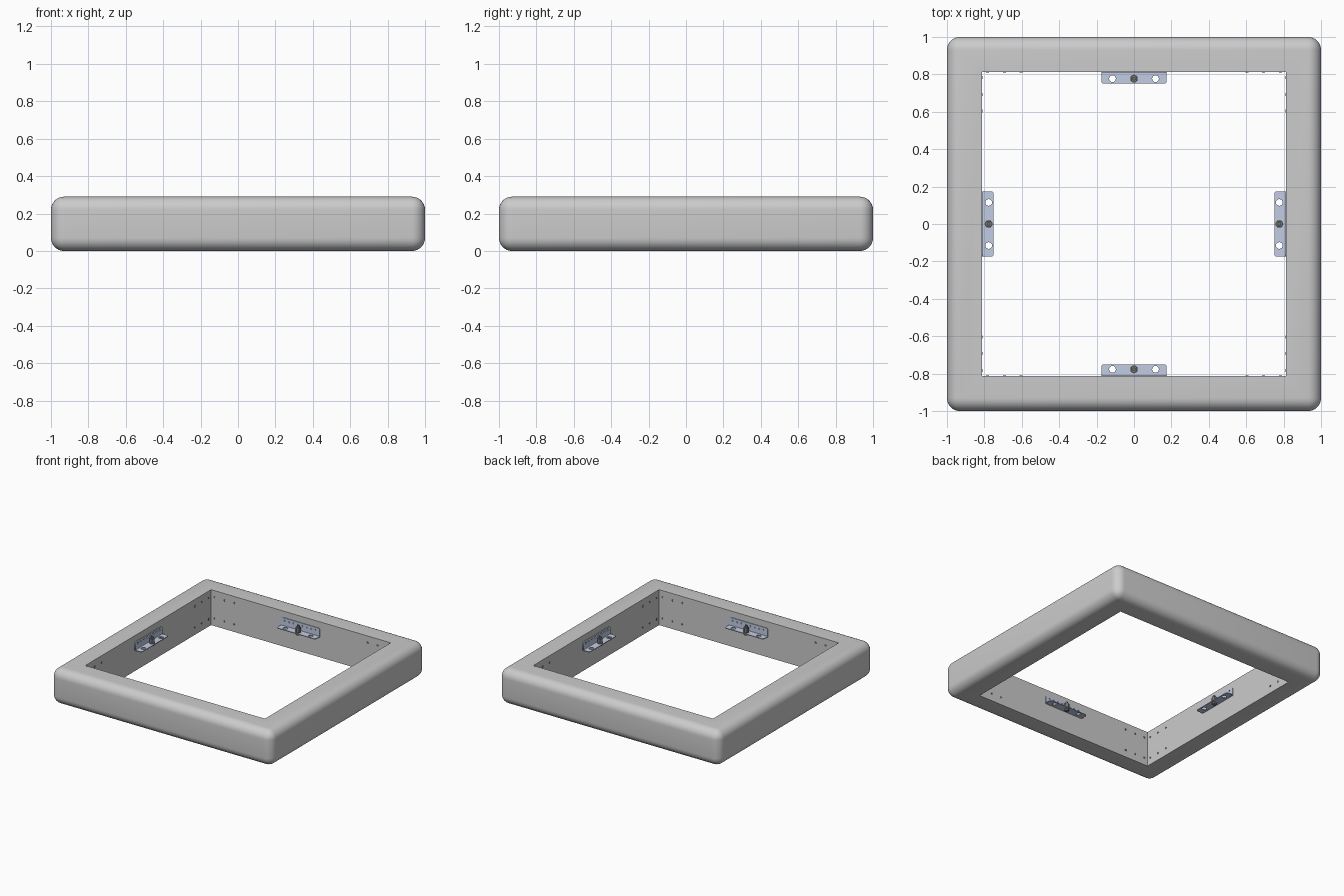
import bpy, bmesh, math
from mathutils import Matrix, Vector

if "Cube" in bpy.data.objects:
    bpy.data.objects.remove(bpy.data.objects["Cube"])

H = 0.29        # frame height
IN = 0.813      # half width of the opening
ZF = 0.168      # underside of the bracket shelf
T = 0.006       # sheet thickness

steel = bpy.data.materials.new("pale_steel")
steel.diffuse_color = (0.54, 0.61, 0.78, 1)
steel.use_nodes = True
steel.node_tree.nodes["Principled BSDF"].inputs["Base Color"].default_value = steel.diffuse_color
dark = bpy.data.materials.new("dark_metal")
dark.diffuse_color = (0.2, 0.2, 0.2, 1)
dark.use_nodes = True
dark.node_tree.nodes["Principled BSDF"].inputs["Base Color"].default_value = dark.diffuse_color


def smooth(ob):
    bpy.ops.object.select_all(action='DESELECT')
    ob.select_set(True)
    bpy.context.view_layer.objects.active = ob
    bpy.ops.object.shade_smooth_by_angle(angle=math.radians(30))


def from_bmesh(name, bm, mat=None):
    me = bpy.data.meshes.new(name)
    bm.to_mesh(me)
    bm.free()
    ob = bpy.data.objects.new(name, me)
    bpy.context.collection.objects.link(ob)
    if mat:
        me.materials.append(mat)
    return ob


def box(name, size, z):
    bm = bmesh.new()
    bmesh.ops.create_cube(bm, size=1, matrix=Matrix.Translation((0, 0, z)) @ Matrix.Diagonal((*size, 1)))
    return bm


def rod(bm, r, z0, z1, n, pos=(0, 0)):
    bmesh.ops.create_cone(bm, cap_ends=True, segments=n, radius1=r, radius2=r, depth=z1 - z0,
                          matrix=Matrix.Translation((*pos, (z0 + z1) / 2)))


def plate(name, half, depth, corner, holes):
    """Sheet in local XY from y=0 to y=depth, far corners rounded, with round holes."""
    arc = [math.radians(a) for a in range(0, 91, 15)]
    right = [(half - corner + corner * math.cos(a), depth - corner + corner * math.sin(a)) for a in arc]
    outline = [(-half, 0), (half, 0)] + right + [(-x, y) for x, y in reversed(right)]
    loops = [outline]
    for x, y, r in holes:
        loops.append([(x + r * math.cos(k * math.tau / 16), y + r * math.sin(k * math.tau / 16))
                      for k in range(16)])
    cu = bpy.data.curves.new(name, 'CURVE')
    cu.dimensions = '2D'
    cu.fill_mode = 'BOTH'
    cu.extrude = T / 2
    for pts in loops:
        sp = cu.splines.new('POLY')
        sp.points.add(len(pts) - 1)
        for p, (x, y) in zip(sp.points, pts):
            p.co = (x, y, 0, 1)
        sp.use_cyclic_u = True
    tmp = bpy.data.objects.new(name, cu)
    bpy.context.collection.objects.link(tmp)
    me = bpy.data.meshes.new_from_object(tmp.evaluated_get(bpy.context.evaluated_depsgraph_get()))
    bpy.data.objects.remove(tmp)
    me.materials.clear()
    me.materials.append(steel)
    return me


# Frame: rounded slab with a sharp square opening
bm = box("frame", (2, 2, H), H / 2)
bmesh.ops.bevel(bm, geom=bm.edges[:], offset=0.07, segments=8, profile=0.5, affect='EDGES')
frame = from_bmesh("frame", bm)
cutter = from_bmesh("opening_cutter", box("cut", (2 * IN, 2 * IN, 1), H / 2))
mod = frame.modifiers.new("opening", 'BOOLEAN')
mod.operation = 'DIFFERENCE'
mod.solver = 'EXACT'
mod.object = cutter
bpy.context.view_layer.objects.active = frame
bpy.ops.object.modifier_apply(modifier="opening")
bpy.data.objects.remove(cutter)
smooth(frame)

# Shared bracket sheets
shelf_me = plate("bracket_shelf", 0.175, 0.063, 0.016, [(-0.115, 0.036, 0.018), (0.115, 0.036, 0.018)])
back_me = plate("bracket_back", 0.175, 0.07, 0.016,
                [(-0.14 + 0.04 * i, 0.05, 0.007) for i in range(8)])

# Shared bolt with nut and washer
bm = bmesh.new()
rod(bm, 0.022, ZF + T, ZF + T + 0.004, 24)
rod(bm, 0.02, ZF + T + 0.004, ZF + T + 0.04, 6)
rod(bm, 0.009, ZF - 0.012, ZF + T + 0.055, 16)
rod(bm, 0.018, ZF - 0.014, ZF, 6)
bolt = from_bmesh("bolt", bm, dark)
smooth(bolt)
bolt_me = bolt.data
bpy.data.objects.remove(bolt)

# Shared screw heads for both ends of a wall
bm = bmesh.new()
for sx in (-1, 1):
    for d in (0.03, 0.12, 0.21):
        for z in (0.06, 0.235):
            bmesh.ops.create_cone(bm, cap_ends=True, segments=12, radius1=0.008, radius2=0.008, depth=0.006,
                                  matrix=Matrix.Translation((sx * (IN - d), IN, z)) @ Matrix.Rotation(math.pi / 2, 4, 'X'))
screws = from_bmesh("screws", bm, dark)
screw_me = screws.data
bpy.data.objects.remove(screws)

# Repeat on the four inner walls
shelf_m = Matrix.Translation((0, IN, ZF + T / 2)) @ Matrix.Rotation(math.pi, 4, 'Z')
back_m = Matrix.Translation((0, IN - T / 2, ZF)) @ Matrix.Rotation(math.pi / 2, 4, 'X')
bolt_m = Matrix.Translation((0, IN - 0.036, 0))
for i, side in enumerate(("back", "left", "front", "right")):
    turn = Matrix.Rotation(i * math.pi / 2, 4, 'Z')
    for part, me, m in (("bracket_shelf", shelf_me, shelf_m), ("bracket_back", back_me, back_m),
                        ("bolt", bolt_me, bolt_m), ("corner_screws", screw_me, Matrix())):
        ob = bpy.data.objects.new(side + "_" + part, me)
        ob.matrix_world = turn @ m
        bpy.context.collection.objects.link(ob)
